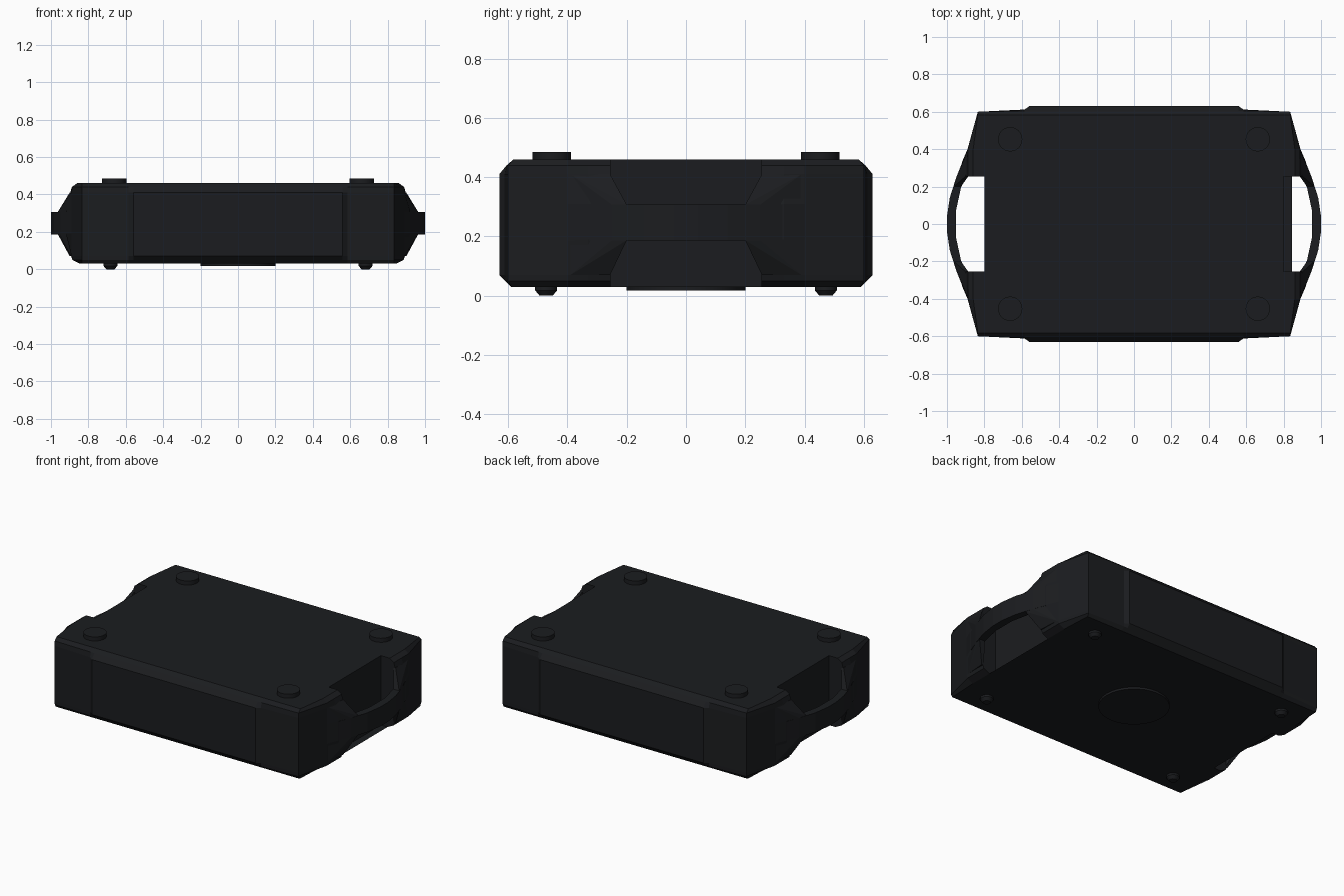
import bpy, bmesh
from mathutils import Matrix

if "Cube" in bpy.data.objects:
    bpy.data.objects.remove(bpy.data.objects["Cube"])

mat = bpy.data.materials.new("black_plastic")
mat.diffuse_color = (0.011, 0.012, 0.014, 1)
mat.use_nodes = True
mat.node_tree.nodes["Principled BSDF"].inputs["Base Color"].default_value = mat.diffuse_color


def finish(bm, name):
    bmesh.ops.recalc_face_normals(bm, faces=bm.faces)
    me = bpy.data.meshes.new(name)
    bm.to_mesh(me)
    bm.free()
    me.materials.append(mat)
    ob = bpy.data.objects.new(name, me)
    bpy.context.collection.objects.link(ob)
    return ob


def loft(name, rings):
    """Skin a stack of equal-length closed rings and cap both ends."""
    bm = bmesh.new()
    vs = [[bm.verts.new(p) for p in r] for r in rings]
    n = len(vs[0])
    for a, b in zip(vs, vs[1:]):
        for i in range(n):
            j = (i + 1) % n
            bm.faces.new((a[i], a[j], b[j], b[i]))
    caps = [bm.faces.new(vs[0][::-1]), bm.faces.new(vs[-1])]
    bmesh.ops.triangulate(bm, faces=caps)
    return finish(bm, name)


def disc(name, x, y, z0, z1, r0, r1, n):
    bm = bmesh.new()
    bmesh.ops.create_cone(bm, cap_ends=True, segments=n, radius1=r0, radius2=r1,
                          depth=z1 - z0, matrix=Matrix.Translation((x, y, (z0 + z1) / 2)))
    ob = finish(bm, name)
    ob.data.shade_smooth()
    ob.data.set_sharp_from_angle(angle=0.7)
    return ob


# Body: notched outline, chamfered top and bottom, ends bulging at mid height
def outline(z, y_max, x_end):
    d = min(0.89, x_end)
    q = [(0.56, min(0.63, y_max)), (0.585, min(0.612, y_max)), (0.835, min(0.6, y_max)),
         (d, 0.4), (x_end, 0.33), (x_end, 0.255), (0.8, 0.255)]
    right = q + [(x, -y) for x, y in reversed(q)]
    return [(x, y, z) for x, y in right] + [(-x, y, z) for x, y in reversed(right)]


levels = [(0.03, 0.59, 0.845), (0.05, 0.61, 0.885), (0.07, 0.63, 0.892), (0.19, 0.63, 0.92),
          (0.31, 0.63, 0.92), (0.41, 0.63, 0.897), (0.44, 0.605, 0.888), (0.46, 0.582, 0.86)]
loft("body", [outline(*l) for l in levels])

# Handles: curved grips bridging the end notches, with flared roots
outer = [(0.89, 0.4), (0.95, 0.25), (0.985, 0.14), (1.0, 0.04)]
inner = [(0.86, 0.35), (0.895, 0.255), (0.925, 0.195), (0.952, 0.07)]
for s, side in ((1, "right"), (-1, "left")):
    o = outer + [(x, -y) for x, y in reversed(outer)]
    i = inner + [(x, -y) for x, y in reversed(inner)]
    loft(side + "_handle",
         [[(s * x, y, z) for x, y in o + i[::-1]] for z in (0.187, 0.307)])
    for t, end in ((1, "back"), (-1, "front")):
        pts = [(0.88, 0.4, 0.19), (0.88, 0.4, 0.31)]
        for za, zb in ((0.307, 0.41), (0.187, 0.07)):
            pts += [(0.925, 0.2, za), (0.963, 0.2, za), (0.95, 0.25, za),
                    (0.885, 0.256, zb), (0.9, 0.256, zb), (0.89, 0.39, zb)]
        bm = bmesh.new()
        for x, y, z in pts:
            bm.verts.new((s * x, t * y, z))
        res = bmesh.ops.convex_hull(bm, input=bm.verts)
        junk = [v for v in set(res["geom_interior"] + res["geom_unused"])
                if isinstance(v, bmesh.types.BMVert)]
        bmesh.ops.delete(bm, geom=junk, context='VERTS')
        finish(bm, f"{side}_{end}_handle_root")

# Stacking studs on top, small tapered feet below
for sx in (-1, 1):
    for sy in (-1, 1):
        disc("stacking_stud", sx * 0.662, sy * 0.453, 0.44, 0.485, 0.065, 0.065, 32)
        disc("foot_tip", sx * 0.682, sy * 0.472, 0.0, 0.018, 0.022, 0.037, 16)
        disc("foot_base", sx * 0.682, sy * 0.472, 0.018, 0.04, 0.037, 0.037, 16)

# Round pad under the centre
disc("base_pad", 0, 0, 0.017, 0.04, 0.2, 0.2, 32)
